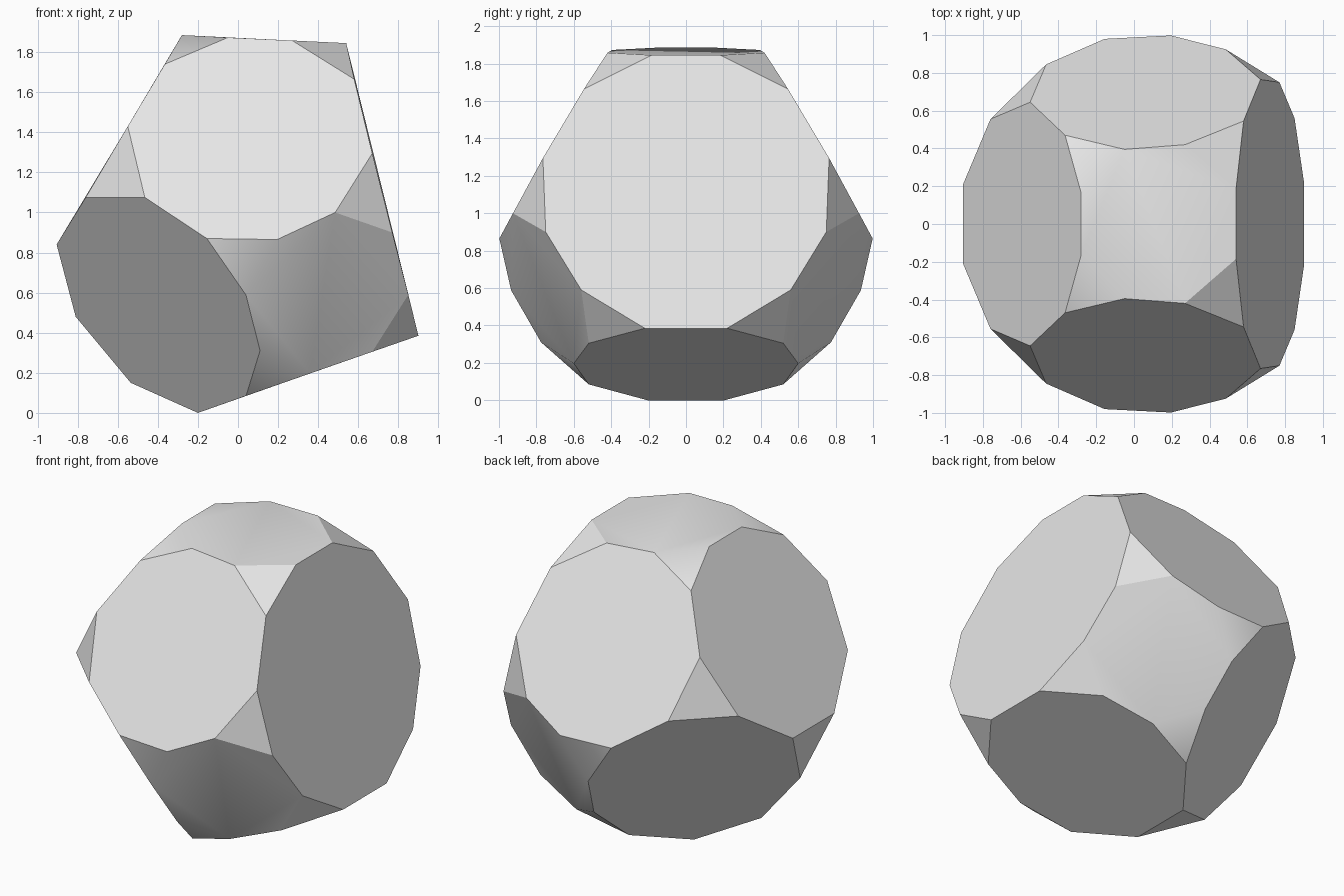
import bpy, bmesh, math

if "Cube" in bpy.data.objects:
    bpy.data.objects.remove(bpy.data.objects["Cube"])

# Corners of one half of the solid (y >= 0); mirrored across y = 0
half_corners = [
    # upper left facet
    (-0.28, 0.165, 1.885), (-0.365, 0.47, 1.74), (-0.55, 0.645, 1.43),
    (-0.76, 0.555, 1.075), (-0.905, 0.21, 0.84),
    # right facet
    (0.54, 0.185, 1.845), (0.58, 0.545, 1.665), (0.67, 0.765, 1.295),
    (0.77, 0.75, 0.90), (0.85, 0.56, 0.59), (0.90, 0.22, 0.385),
    # bottom facet
    (0.67, 0.52, 0.305), (0.36, 0.60, 0.197), (0.04, 0.52, 0.085), (-0.20, 0.205, 0.0),
    # upper side facet
    (-0.05, 0.395, 1.873), (0.27, 0.42, 1.858), (0.485, 0.925, 1.0),
    (0.195, 0.998, 0.865), (-0.155, 0.98, 0.87), (-0.465, 0.845, 1.075),
    # lower side facets
    (0.04, 0.935, 0.588), (0.11, 0.775, 0.31),
]
# Ends of the lower left ridge, on the mirror plane
ridge = [(-0.535, 0.0, 0.15), (-0.81, 0.0, 0.48)]

# Hull of all corners, with each flat facet merged to one polygon
bm = bmesh.new()
for x, y, z in half_corners:
    for side in (-1, 1):
        bm.verts.new((x, side * y, z))
for p in ridge:
    bm.verts.new(p)
bmesh.ops.convex_hull(bm, input=bm.verts[:])
bmesh.ops.dissolve_limit(bm, angle_limit=math.radians(12),
                         verts=bm.verts[:], edges=bm.edges[:])
bmesh.ops.recalc_face_normals(bm, faces=bm.faces[:])

mesh = bpy.data.meshes.new("truncated_solid")
bm.to_mesh(mesh)
bm.free()
solid = bpy.data.objects.new("truncated_solid", mesh)
bpy.context.collection.objects.link(solid)

# Plain grey
grey = bpy.data.materials.new("light_grey")
grey.diffuse_color = (0.8, 0.8, 0.8, 1)
grey.use_nodes = True
grey.node_tree.nodes["Principled BSDF"].inputs["Base Color"].default_value = grey.diffuse_color
mesh.materials.append(grey)

# Soft shading only across the shallow corner cuts
bpy.context.view_layer.objects.active = solid
solid.select_set(True)
bpy.ops.object.shade_smooth_by_angle(angle=math.radians(30))
